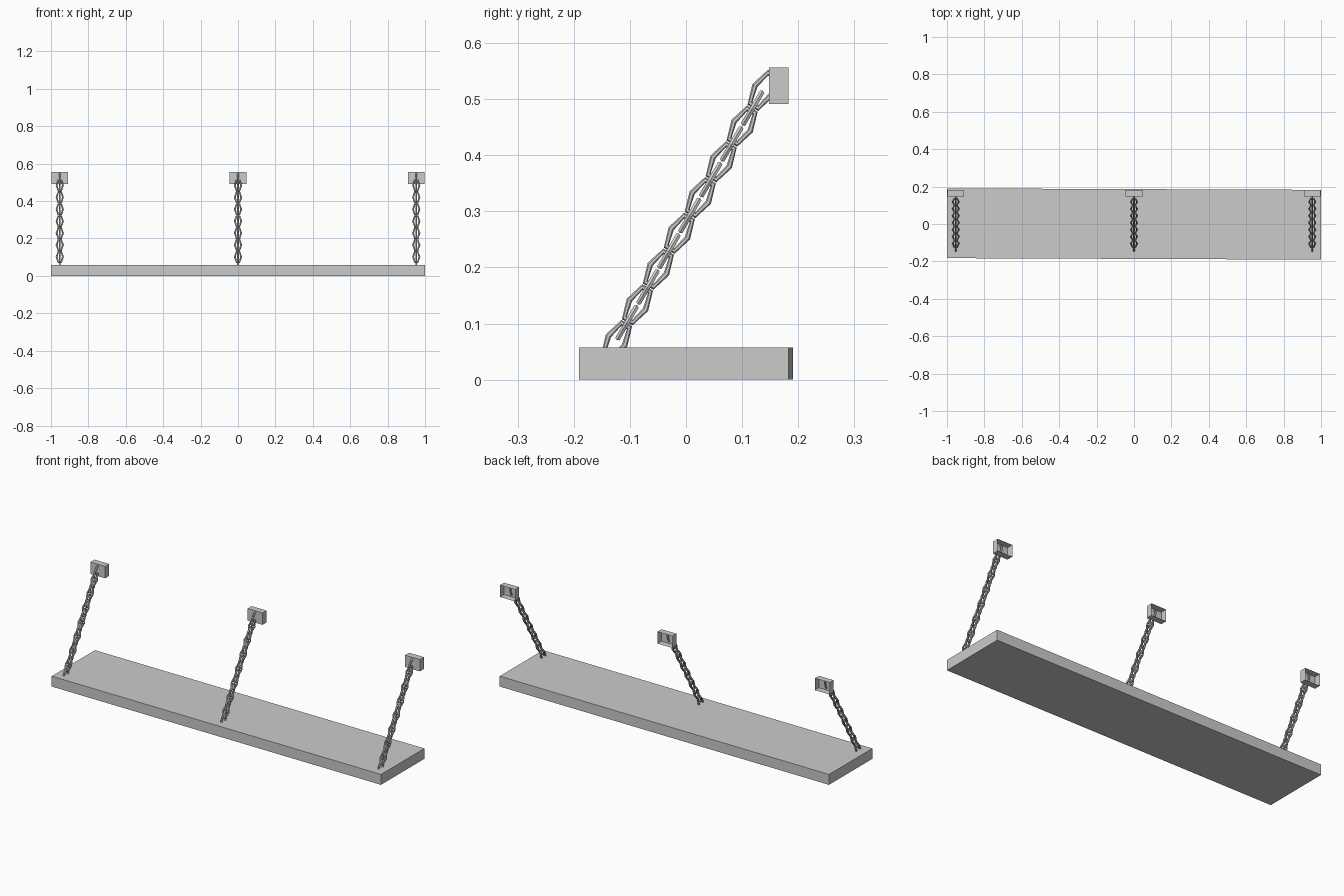
import bpy, bmesh, math
from mathutils import Vector

if "Cube" in bpy.data.objects:
    bpy.data.objects.remove(bpy.data.objects["Cube"])


def make_object(name, bm):
    bmesh.ops.recalc_face_normals(bm, faces=bm.faces)
    mesh = bpy.data.meshes.new(name)
    bm.to_mesh(mesh)
    bm.free()
    obj = bpy.data.objects.new(name, mesh)
    bpy.context.collection.objects.link(obj)
    return obj


def box(name, size, centre, open_back=False):
    bm = bmesh.new()
    bmesh.ops.create_cube(bm, size=1)
    bmesh.ops.scale(bm, vec=size, verts=bm.verts)
    if open_back:
        back = [f for f in bm.faces if f.calc_center_median().y > 0.49 * size[1]]
        bmesh.ops.delete(bm, geom=back, context='FACES')
    obj = make_object(name, bm)
    obj.location = centre
    return obj


# Chain direction, and the two directions a link can lie in
pitch = Vector((0, 0.0373, 0.0637))
along = pitch.normalized()
side = Vector((0, along.z, -along.y))
cross = Vector((1, 0, 0))
HALF_LEN, HALF_WID, TUBE = 0.0315, 0.0168, 0.0052


def add_link(bm, centre, across, normal):
    """Six-sided stretched ring with a six-sided tube."""
    rings = []
    for i in range(6):
        a = math.radians(60 * i)
        u = HALF_LEN / math.cos(math.radians(30)) * math.sin(a)
        v = HALF_WID * math.cos(a)
        spine = centre + along * u + across * v
        out = (along * math.sin(a) + across * math.cos(a)).normalized()
        rings.append([bm.verts.new(spine + TUBE * (out * math.cos(t) + normal * math.sin(t)))
                      for t in (math.radians(60 * k) for k in range(6))])
    for i in range(6):
        p, q = rings[i], rings[(i + 1) % 6]
        for k in range(6):
            n = (k + 1) % 6
            bm.faces.new((p[k], q[k], q[n], p[n]))


def chain(name, x):
    bm = bmesh.new()
    start = Vector((x, -0.1238, 0.0698))
    for i in range(15):
        c = start + pitch * (i / 2)
        if i % 2 == 0:
            add_link(bm, c, side, cross)
        else:
            add_link(bm, c, cross, side)
    return make_object(name, bm)


# Shelf board, very slightly turned
board = box("shelf_board", (2.0, 0.373, 0.057), (0, 0, 0.0285))
board.rotation_euler.z = -0.004

# Chains and open-backed wall brackets
for label, x in (("left", -0.953), ("middle", 0.0), ("right", 0.953)):
    chain(label + "_chain", x)
    box(label + "_wall_bracket", (0.09, 0.035, 0.065), (x, 0.1655, 0.5235), True)
